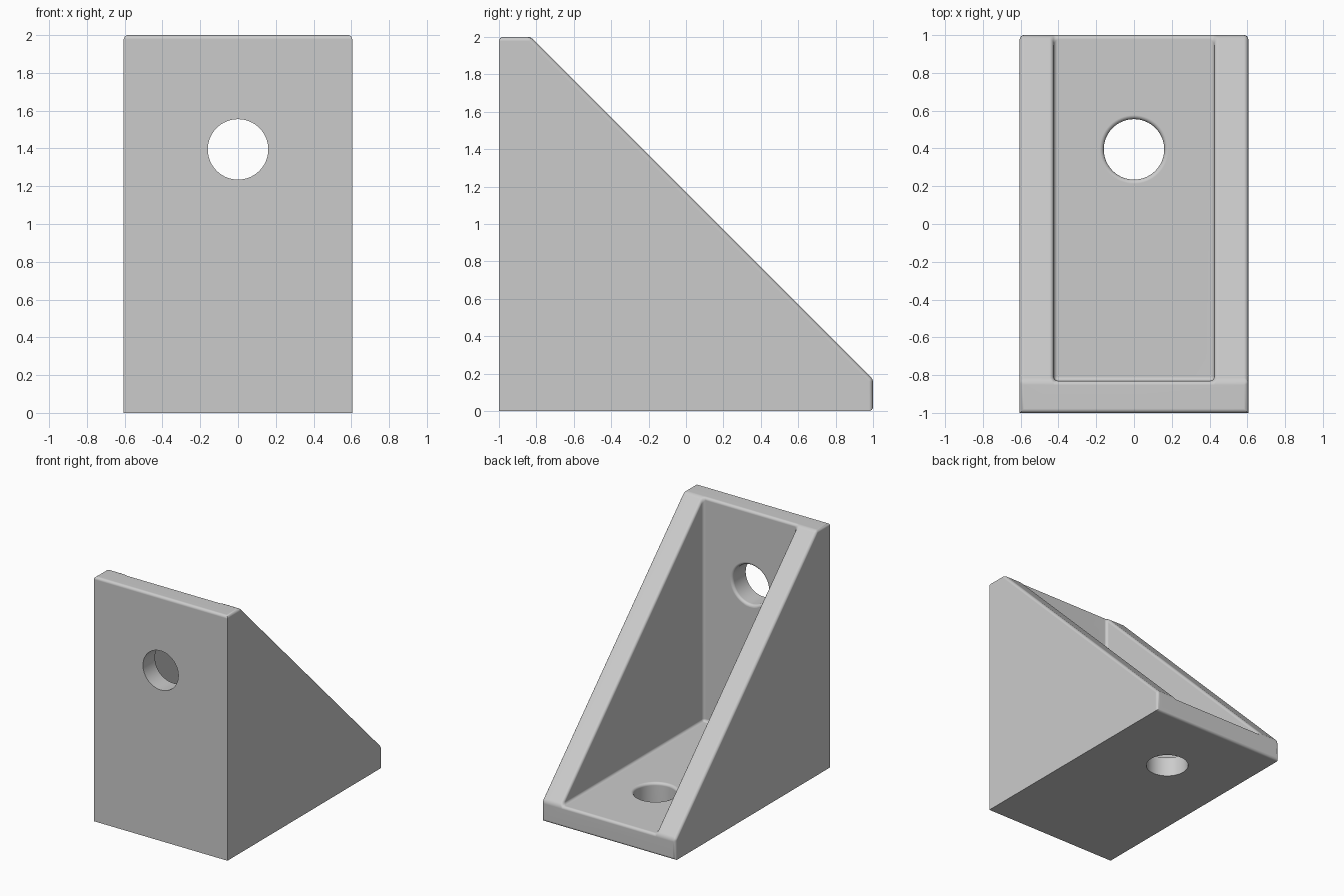
import bpy, bmesh, math
from mathutils import Matrix

if "Cube" in bpy.data.objects:
    bpy.data.objects.remove(bpy.data.objects["Cube"], do_unlink=True)

W, WI, T = 0.605, 0.425, 0.17      # half width, pocket half width, plate thickness
R = 0.022                          # edge rounding

grey = bpy.data.materials.new("plain_grey")
grey.use_nodes = True
colour = (0.6, 0.6, 0.6, 1)
grey.diffuse_color = colour
grey.node_tree.nodes["Principled BSDF"].inputs["Base Color"].default_value = colour


def make_object(name, bm):
    bmesh.ops.recalc_face_normals(bm, faces=bm.faces)
    mesh = bpy.data.meshes.new(name)
    bm.to_mesh(mesh)
    bm.free()
    mesh.materials.append(grey)
    obj = bpy.data.objects.new(name, mesh)
    bpy.context.collection.objects.link(obj)
    return obj


# Bracket body: outer wedge profile with a triangular pocket between the gussets
bm = bmesh.new()
outer = [(-1, 0), (1, 0), (1, T), (T - 1, 2), (-1, 2)]
pocket = [(T - 1, T), (1, T), (T - 1, 2)]
lo, ro = [[bm.verts.new((x, y, z)) for y, z in outer] for x in (W, -W)]
li, ri = [[bm.verts.new((x, y, z)) for y, z in pocket] for x in (WI, -WI)]
for o, i in ((lo, li), (ro, ri)):
    bm.faces.new(o)                               # outer side
    bm.faces.new(i)                               # gusset inner side
    bm.faces.new((o[2], o[3], i[2], i[1]))        # gusset slope
bm.faces.new((lo[0], lo[1], ro[1], ro[0]))        # underside
bm.faces.new((lo[0], lo[4], ro[4], ro[0]))        # front
bm.faces.new((lo[1], lo[2], li[1], ri[1], ro[2], ro[1]))   # back lip
bm.faces.new((lo[4], lo[3], li[2], ri[2], ro[3], ro[4]))   # top lip
bm.faces.new((li[0], li[1], ri[1], ri[0]))        # pocket floor
bm.faces.new((li[0], li[2], ri[2], ri[0]))        # pocket wall
bmesh.ops.recalc_face_normals(bm, faces=bm.faces)

# Round every edge but those meeting the mounting corner
corners = {lo[0], ro[0]}
soft = [e for e in bm.edges if not corners & set(e.verts)]
bmesh.ops.bevel(bm, geom=soft, offset=R, offset_type='OFFSET', segments=4,
                profile=0.5, affect='EDGES', clamp_overlap=True)
bracket = make_object("corner_bracket", bm)


# Screw holes: lathe cutters that flare where they reach the pocket
def hole_cutter(name, matrix):
    r, steps = 0.16, 5
    prof = [(0, -0.1), (r, -0.1)]
    for k in range(steps + 1):
        a = math.pi / 2 * k / steps
        prof.append((r + R * (1 - math.cos(a)), T - R + R * math.sin(a)))
    prof += [(r + R, T + 0.05), (0, T + 0.05)]
    cut = bmesh.new()
    vs = [cut.verts.new((x, 0, z)) for x, z in prof]
    es = [cut.edges.new(p) for p in zip(vs, vs[1:])]
    bmesh.ops.spin(cut, geom=vs + es, cent=(0, 0, 0), axis=(0, 0, 1),
                   angle=math.tau, steps=64, use_merge=True)
    bmesh.ops.remove_doubles(cut, verts=cut.verts, dist=0.0001)
    cut.transform(matrix)
    obj = make_object(name, cut)
    obj.hide_render = True
    return obj


cutters = [
    hole_cutter("base_hole_cutter", Matrix.Translation((0, 0.395, 0))),
    hole_cutter("wall_hole_cutter", Matrix.Translation((0, -1, 1.395))
                @ Matrix.Rotation(-math.pi / 2, 4, 'X')),
]
bpy.context.view_layer.objects.active = bracket
for c in cutters:
    mod = bracket.modifiers.new(c.name, 'BOOLEAN')
    mod.operation, mod.object, mod.solver = 'DIFFERENCE', c, 'EXACT'
    bpy.ops.object.modifier_apply(modifier=mod.name)
    bpy.data.objects.remove(c, do_unlink=True)

# Smooth the roundings, keep the mounting edges crisp
bpy.ops.object.select_all(action='DESELECT')
bracket.select_set(True)
bpy.ops.object.shade_smooth_by_angle(angle=math.radians(35))
weighted = bracket.modifiers.new("flat_face_normals", 'WEIGHTED_NORMAL')
weighted.keep_sharp = True
